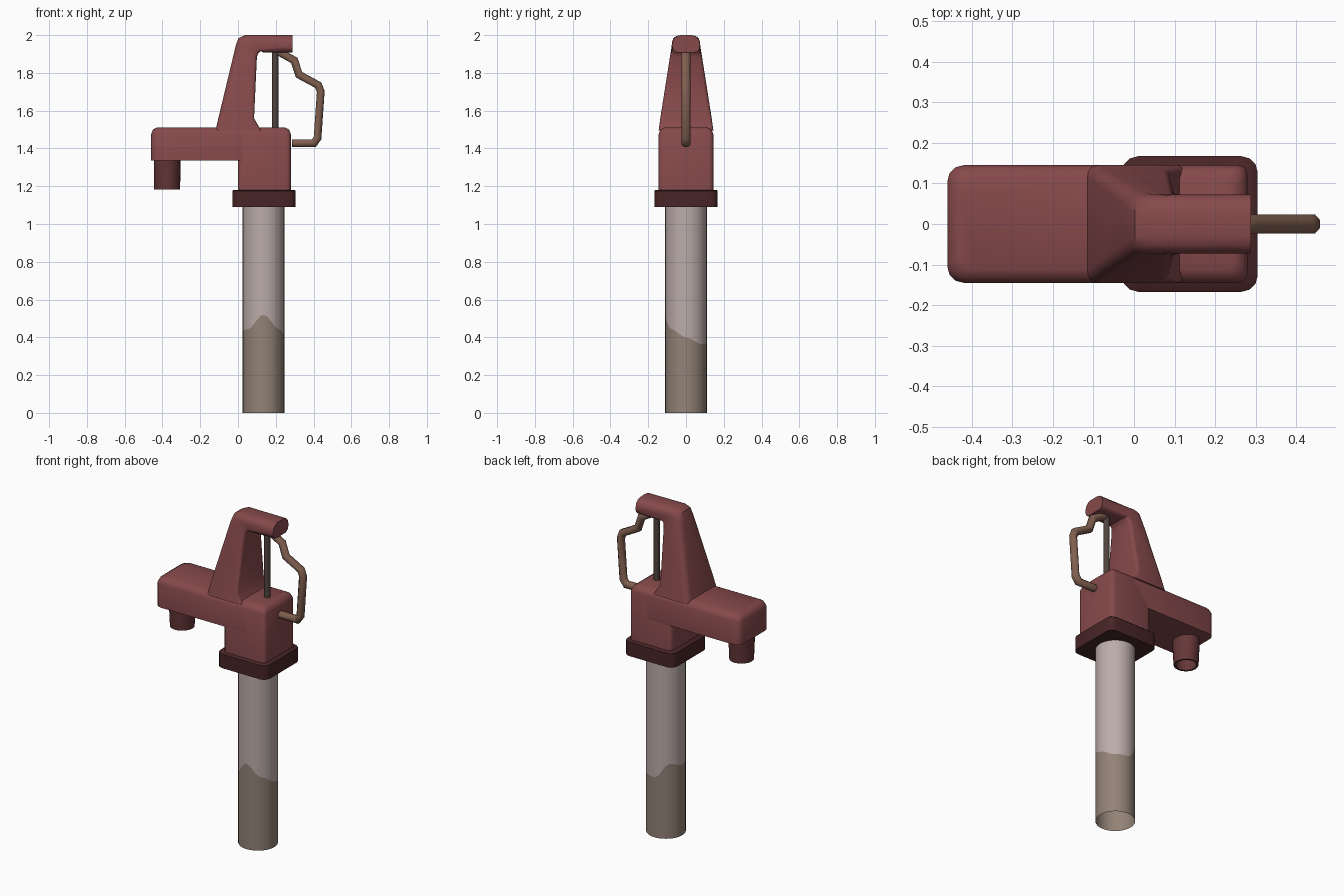
import bpy, bmesh, math
from mathutils import Vector

if "Cube" in bpy.data.objects:
    bpy.data.objects.remove(bpy.data.objects["Cube"])


def material(name, rgb):
    m = bpy.data.materials.new(name)
    m.diffuse_color = (*rgb, 1)
    m.use_nodes = True
    m.node_tree.nodes["Principled BSDF"].inputs["Base Color"].default_value = m.diffuse_color
    return m


RED = material("faded_red", (0.24, 0.067, 0.07))
DARK = material("dark_red", (0.065, 0.018, 0.019))
SPOUT = material("shaded_red", (0.13, 0.037, 0.039))
PIPE = material("pale_metal", (0.50, 0.415, 0.40))
MUD = material("muddy_brown", (0.29, 0.225, 0.183))
RUST = material("rusty_brown", (0.22, 0.117, 0.08))
ROD = material("dark_steel", (0.08, 0.057, 0.047))


def rounded(hu, hv, r_neg, r_pos, n=3):
    """Rounded rectangle in (u, v); separate corner radii for -u and +u."""
    pts = []
    for k, (su, sv) in enumerate([(1, 1), (-1, 1), (-1, -1), (1, -1)]):
        r = r_pos if su > 0 else r_neg
        for i in range(n + 1):
            a = math.pi / 2 * (k + i / n)
            pts.append((su * (hu - r) + r * math.cos(a), sv * (hv - r) + r * math.sin(a)))
    return pts


def loft(name, rings, mats, cap_start=True, cap_end=True, rule=None, angle=40):
    """Skin a list of equal rings of points into one object."""
    bm = bmesh.new()
    vs = [[bm.verts.new(p) for p in ring] for ring in rings]
    n = len(vs[0])
    for j in range(len(vs) - 1):
        for i in range(n):
            k = (i + 1) % n
            f = bm.faces.new((vs[j][i], vs[j][k], vs[j + 1][k], vs[j + 1][i]))
            if rule:
                f.material_index = rule(j)
    if cap_start:
        bm.faces.new(vs[0][::-1])
    if cap_end:
        bm.faces.new(vs[-1])
    bmesh.ops.recalc_face_normals(bm, faces=bm.faces)
    me = bpy.data.meshes.new(name)
    bm.to_mesh(me)
    bm.free()
    for m in mats:
        me.materials.append(m)
    ob = bpy.data.objects.new(name, me)
    bpy.context.collection.objects.link(ob)
    bpy.ops.object.select_all(action='DESELECT')
    ob.select_set(True)
    bpy.context.view_layer.objects.active = ob
    bpy.ops.object.shade_smooth_by_angle(angle=math.radians(angle))
    return ob


def box_rings(x0, x1, hy, r, levels):
    """Stack of rounded rectangles; levels are (z, inset)."""
    return [[((x0 + x1) / 2 + u, v, z) for u, v in
             rounded((x1 - x0) / 2 - d, hy - d, r, r)] for z, d in levels]


def circle(cx, rx, ry, z, n):
    return [(cx + rx * math.cos(2 * math.pi * i / n), ry * math.sin(2 * math.pi * i / n), z)
            for i in range(n)]


# Pipe with a wavy mud line (heights every 45 degrees from +x)
wave = [0.40, 0.365, 0.365, 0.455, 0.43, 0.445, 0.52, 0.445]
N = 32
mid = []
for i, (x, y, _) in enumerate(circle(0.135, 0.11, 0.11, 0, N)):
    k, t = divmod(i * 8 / N, 1)
    t = t * t * (3 - 2 * t)
    mid.append((x, y, wave[int(k)] * (1 - t) + wave[(int(k) + 1) % 8] * t))
loft("pipe", [circle(0.135, 0.11, 0.11, 0, N), mid, circle(0.135, 0.11, 0.11, 1.1, N)],
     [MUD, PIPE], False, False, rule=lambda j: j)

# Collar, body block and arm
loft("collar", box_rings(-0.03, 0.305, 0.167, 0.04, [(1.09, 0), (1.175, 0), (1.18, 0.005)]), [DARK])
top = [(1.475, 0), (1.50, 0.01), (1.512, 0.032)]
loft("body_block", box_rings(0.0, 0.28, 0.145, 0.025, [(1.17, 0)] + top), [RED])
loft("arm", box_rings(-0.46, 0.2, 0.145, 0.04, [(1.335, 0)] + top), [RED])

# Spout: tapered, hollow from below
loft("spout", [circle(-0.375, 0.07, 0.085, 1.345, 16), circle(-0.375, 0.069, 0.07, 1.183, 16),
               circle(-0.375, 0.057, 0.058, 1.183, 16), circle(-0.375, 0.057, 0.058, 1.30, 16)],
     [SPOUT])

# Neck bending into the top bar: (outer xz, inner xz, half width, outer radius, inner radius)
sections = [
    ((-0.119, 1.495), (0.122, 1.495), 0.145, 0.03, 0.015),
    ((-0.104, 1.56), (0.085, 1.56), 0.136, 0.03, 0.015),
    ((-0.026, 1.885), (0.100, 1.885), 0.085, 0.035, 0.02),
    ((-0.012, 1.945), (0.108, 1.905), 0.077, 0.04, 0.02),
    ((0.002, 1.983), (0.120, 1.915), 0.074, 0.043, 0.02),
    ((0.035, 2.0), (0.135, 1.908), 0.072, 0.045, 0.025),
    ((0.288, 2.0), (0.288, 1.908), 0.073, 0.045, 0.03),
]
rings = []
for o, i, w, ro, ri in sections:
    o, i = Vector((o[0], 0, o[1])), Vector((i[0], 0, i[1]))
    c, d = (o + i) / 2, (o - i).normalized()
    rings.append([c + d * u + Vector((0, v, 0))
                  for u, v in rounded((o - i).length / 2, w, min(ri, 0.03), ro)])
loft("neck_and_top_bar", rings, [RED])

# Plunger rod
loft("plunger_rod", [circle(0.197, 0.017, 0.017, z, 10) for z in (1.5, 1.92)], [ROD])

# Bent handle tube
path = [Vector((x, 0, z)) for x, z in [(0.21, 1.915), (0.298, 1.866), (0.323, 1.79), (0.425, 1.735),
        (0.438, 1.70), (0.421, 1.455), (0.401, 1.427), (0.285, 1.427)]]
rings = []
for k, p in enumerate(path):
    a = (p - path[max(k - 1, 0)]).normalized()
    b = (path[min(k + 1, len(path) - 1)] - p).normalized()
    t = (a + b).normalized()
    side = t.cross(Vector((0, 1, 0)))
    s = 1 / max(t.dot(a if k else b), 0.7)
    rings.append([p + side * (0.022 * s * math.cos(h)) + Vector((0, 0.025 * math.sin(h), 0))
                  for h in (math.pi / 4 * (i + 0.5) for i in range(8))])
loft("handle", rings, [RUST], angle=50)
